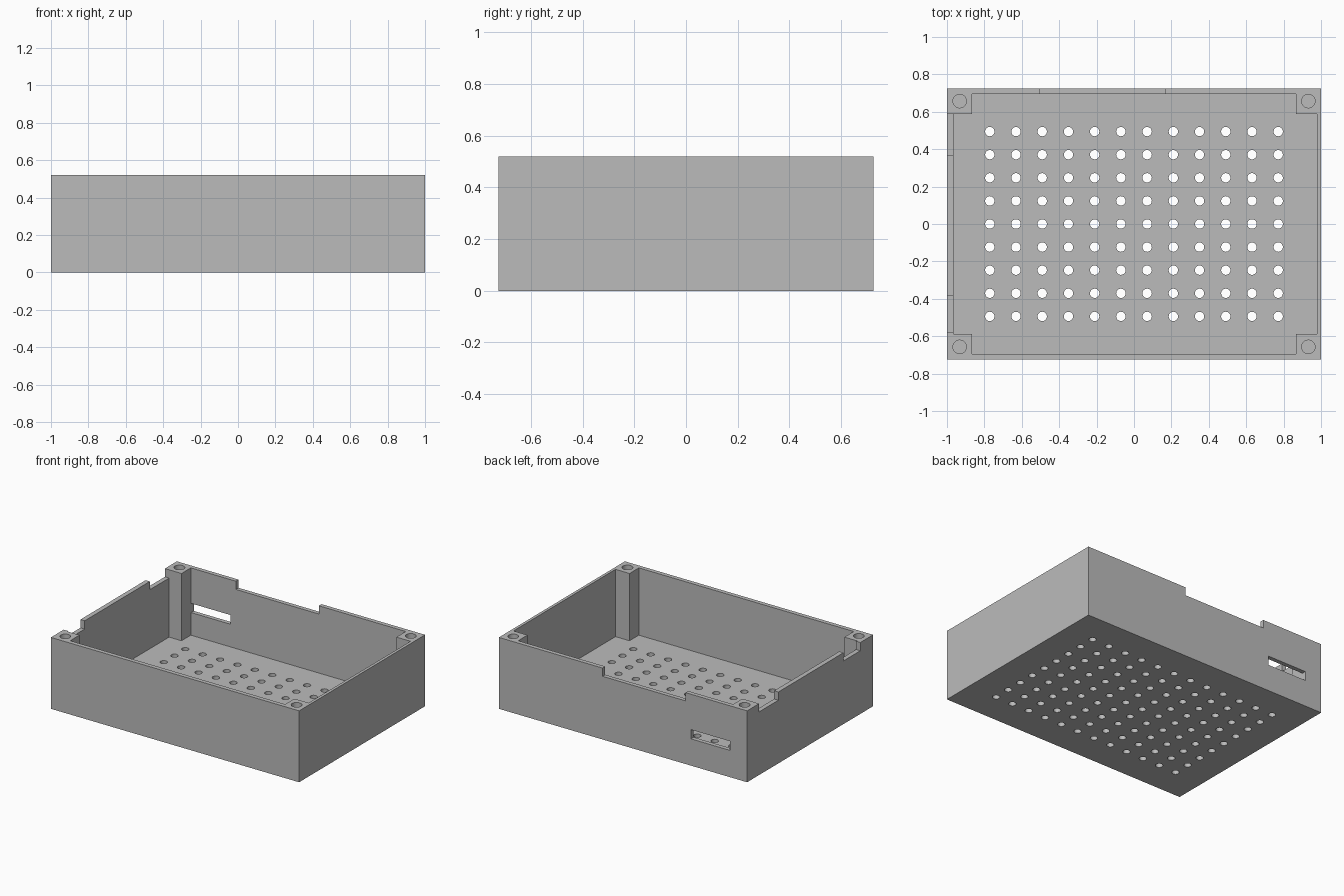
import bpy, bmesh
from math import radians
from mathutils import Matrix, Vector

cube = bpy.data.objects.get("Cube")
if cube:
    bpy.data.objects.remove(cube, do_unlink=True)

HX, HY, TOP, FLOOR = 1.0, 0.725, 0.52, 0.03
POST_X, POST_Y = 0.866, 0.587       # inner corners of the posts
NOTCH_Z = 0.46

grey = bpy.data.materials.new("plain_grey")
grey.use_nodes = True
colour = (0.5, 0.5, 0.5, 1)
grey.diffuse_color = colour
grey.node_tree.nodes["Principled BSDF"].inputs["Base Color"].default_value = colour


def finish(name, bm):
    bmesh.ops.recalc_face_normals(bm, faces=bm.faces)
    mesh = bpy.data.meshes.new(name)
    bm.to_mesh(mesh)
    bm.free()
    mesh.materials.append(grey)
    obj = bpy.data.objects.new(name, mesh)
    bpy.context.collection.objects.link(obj)
    return obj


def add_box(bm, low, high):
    low, high = Vector(low), Vector(high)
    size = Matrix.Diagonal((*(high - low), 1))
    bmesh.ops.create_cube(bm, size=1, matrix=Matrix.Translation((low + high) / 2) @ size)


def add_hole(bm, x, y, z0, z1, radius, sides):
    bmesh.ops.create_cone(bm, cap_ends=True, segments=sides, radius1=radius, radius2=radius,
                          depth=z1 - z0, matrix=Matrix.Translation((x, y, (z0 + z1) / 2)))


# Solid outer block
bm = bmesh.new()
add_box(bm, (-HX, -HY, 0), (HX, HY, TOP))
enclosure = finish("enclosure", bm)


def carve(cutter):
    cutter.hide_render = True
    mod = enclosure.modifiers.new(cutter.name, "BOOLEAN")
    mod.operation = "DIFFERENCE"
    mod.solver = "EXACT"
    mod.object = cutter
    bpy.context.view_layer.objects.active = enclosure
    bpy.ops.object.modifier_apply(modifier=mod.name)
    bpy.data.objects.remove(cutter, do_unlink=True)


# Interior cavity: a rectangle with its corners stepped in around the posts
left, right, front, back = -0.966, 0.979, -0.694, 0.694
outline = [(-POST_X, front), (POST_X, front), (POST_X, -POST_Y), (right, -POST_Y),
           (right, POST_Y), (POST_X, POST_Y), (POST_X, back), (-POST_X, back),
           (-POST_X, POST_Y), (left, POST_Y), (left, -POST_Y), (-POST_X, -POST_Y)]
bm = bmesh.new()
base = bm.faces.new([bm.verts.new((x, y, FLOOR)) for x, y in outline])
grown = bmesh.ops.extrude_face_region(bm, geom=[base])["geom"]
bmesh.ops.translate(bm, vec=(0, 0, 1),
                    verts=[v for v in grown if isinstance(v, bmesh.types.BMVert)])
carve(finish("cavity_cutter", bm))

# Grid of vent holes through the floor
bm = bmesh.new()
for col in range(12):
    for row in range(9):
        add_hole(bm, (col - 5.5) * 0.1402, (row - 4) * 0.1235, -0.1, 0.1, 0.025, 20)
carve(finish("vent_cutter", bm))

# Blind screw holes in the post tops
bm = bmesh.new()
for sx in (-1, 1):
    for sy in (-1, 1):
        add_hole(bm, sx * 0.932, sy * 0.657, TOP - 0.2, TOP + 0.1, 0.036, 32)
carve(finish("screw_hole_cutter", bm))

# Rim notches and the port slot in the back wall
bm = bmesh.new()
add_box(bm, (-0.503, 0.65, NOTCH_Z), (0.165, 0.8, 0.7))
add_box(bm, (-1.1, 0.365, NOTCH_Z), (-0.92, POST_Y, 0.7))
add_box(bm, (-1.1, -0.578, NOTCH_Z), (-0.92, -0.385, 0.7))
add_box(bm, (-0.864, 0.65, 0.195), (-0.547, 0.8, 0.262))
carve(finish("opening_cutter", bm))

# Smooth hole walls, sharp box edges
for obj in bpy.context.selected_objects:
    obj.select_set(False)
enclosure.select_set(True)
bpy.context.view_layer.objects.active = enclosure
bpy.ops.object.shade_smooth_by_angle(angle=radians(30))
